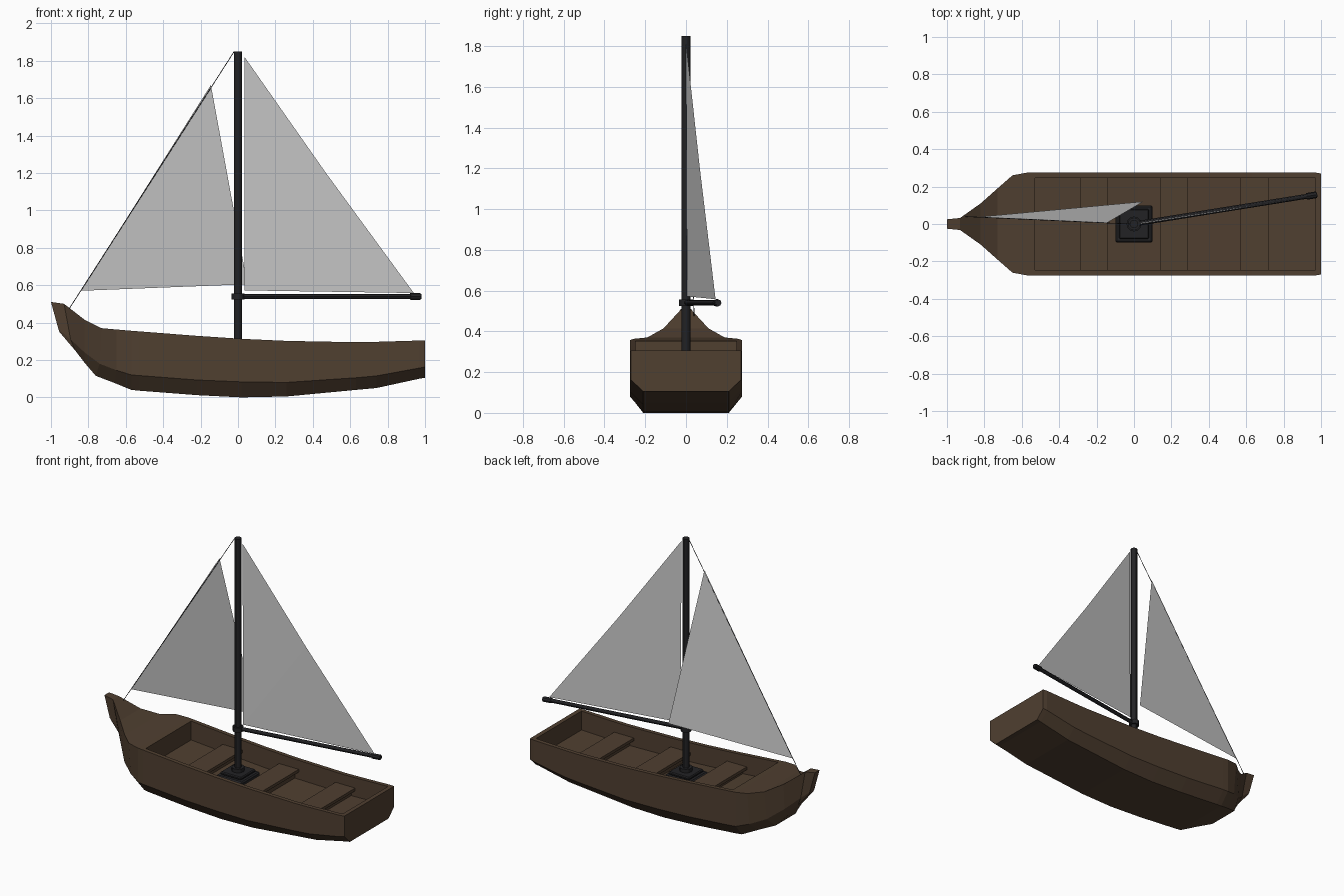
import bpy, bmesh
from mathutils import Vector

if "Cube" in bpy.data.objects:
    bpy.data.objects.remove(bpy.data.objects["Cube"])


def material(name, rgb):
    m = bpy.data.materials.new(name)
    m.diffuse_color = (*rgb, 1)
    m.use_nodes = True
    m.node_tree.nodes["Principled BSDF"].inputs["Base Color"].default_value = m.diffuse_color
    return m


WOOD = material("dark_wood", (0.08, 0.05, 0.03))
BLACK = material("black_paint", (0.016, 0.016, 0.018))


def mesh_object(name, verts, faces, mat=None):
    me = bpy.data.meshes.new(name)
    me.from_pydata(verts, [], faces)
    bm = bmesh.new()
    bm.from_mesh(me)
    bmesh.ops.recalc_face_normals(bm, faces=bm.faces)
    bm.to_mesh(me)
    bm.free()
    ob = bpy.data.objects.new(name, me)
    bpy.context.collection.objects.link(ob)
    if mat:
        me.materials.append(mat)
    return ob


def box(name, lo, hi, mat, bevel=0):
    lo, hi = Vector(lo), Vector(hi)
    bpy.ops.mesh.primitive_cube_add(size=1, location=(lo + hi) / 2)
    ob = bpy.context.object
    ob.name, ob.scale = name, hi - lo
    bpy.ops.object.transform_apply(location=False, rotation=False, scale=True)
    ob.data.materials.append(mat)
    if bevel:
        b = ob.modifiers.new("bevel", "BEVEL")
        b.width, b.segments = bevel, 1
    return ob


def rod(name, a, b, r, mat, sides=12):
    a, b = Vector(a), Vector(b)
    bpy.ops.mesh.primitive_cylinder_add(vertices=sides, radius=r, depth=(b - a).length, location=(a + b) / 2)
    ob = bpy.context.object
    ob.name = name
    ob.rotation_euler = (b - a).to_track_quat('Z', 'Y').to_euler()
    ob.data.materials.append(mat)
    if sides > 8:
        bpy.ops.object.shade_smooth_by_angle()
    return ob


# Hull stations from bow to stern: (x, half width, z) of sheer, chine and keel edge
S = [
    ((-1.0, .025, .51), (-.96, .025, .365), (-.955, .02, .35)),
    ((-.93, .032, .50), (-.895, .03, .31), (-.87, .022, .25)),
    ((-.82, .11, .415), (-.82, .10, .24), (-.82, .05, .185)),
    ((-.73, .19, .37), (-.74, .18, .18), (-.76, .11, .115)),
    ((-.65, .26, .363), (-.65, .24, .145), (-.66, .16, .077)),
    ((-.57, .275, .356), (-.57, .272, .12), (-.57, .205, .04)),
    ((-.53, .275, .353), (-.53, .275, .117), (-.53, .207, .036)),
    ((-.22, .275, .329), (-.22, .275, .093), (-.22, .21, .012)),
    ((.02, .275, .313), (.02, .275, .083), (.02, .21, 0)),
    ((.26, .275, .302), (.26, .275, .08), (.26, .21, .005)),
    ((.63, .275, .295), (.63, .275, .105), (.63, .21, .04)),
    ((.74, .275, .297), (.74, .275, .115), (.74, .21, .05)),
    ((.97, .275, .304), (.97, .275, .157), (.97, .21, .1)),
    ((1.0, .27, .305), (1.0, .27, .163), (1.0, .21, .105)),
]
FIRST, LAST = 6, len(S) - 2      # stations bounding the open cockpit
WALL, DEPTH = .247, .13
verts, faces = [], []
for s in S:
    verts += [(x, -w, z) for x, w, z in s] + [(x, w, z) for x, w, z in reversed(s)]
for i in range(len(S) - 1):
    a, b = 6 * i, 6 * i + 6
    faces += [(a + k, a + k + 1, b + k + 1, b + k) for k in range(5)]
faces += [tuple(range(6)), tuple(range(6 * len(S) - 6, 6 * len(S)))]
inner = {}
for i in range(FIRST, LAST + 1):
    x, _, z = S[i][0]
    inner[i] = len(verts)
    verts += [(x, -WALL, z), (x, -WALL, z - DEPTH), (x, WALL, z - DEPTH), (x, WALL, z)]
for i in range(len(S) - 1):
    a, b = 6 * i, 6 * i + 6
    if FIRST <= i < LAST:        # gunwales, inner walls and floor
        p, q = inner[i], inner[i + 1]
        faces += [(a, b, q, p), (a + 5, b + 5, q + 3, p + 3)]
        faces += [(p + k, q + k, q + k + 1, p + k + 1) for k in range(3)]
    else:                        # foredeck and transom top
        f = [a, a + 5, b + 5, b]
        if i + 1 == FIRST:
            f[3:3] = [inner[FIRST] + 3, inner[FIRST]]
        if i == LAST:
            f[1:1] = [inner[LAST], inner[LAST] + 3]
        faces.append(tuple(f))
for i in (FIRST, LAST):          # bulkheads
    faces.append(tuple(inner[i] + k for k in range(4)))
mesh_object("hull", verts, faces, WOOD)

# Seats with supports
for n, (x, z) in enumerate([(-.215, .257), (.215, .24), (.645, .226)], 1):
    box(f"seat_{n}", (x - .075, -.247, z - .02), (x + .075, .247, z), WOOD)
    box(f"seat_support_{n}", (x - .045, -.247, z - .085), (x + .045, .247, z - .02), WOOD)

# Mast and its foot
box("mast_base", (-.1, -.1, .17), (.1, .1, .23), BLACK, .008)
box("mast_step", (-.08, -.08, .23), (.08, .08, .25), BLACK, .006)
rod("mast_collar", (0, 0, .25), (0, 0, .275), .04, BLACK)
rod("mast", (0, 0, .25), (0, 0, 1.85), .022, BLACK)

# Boom with mast ring and end cap
start, end = Vector((0, 0, .54)), Vector((.98, .157, .54))
rod("boom_ring", (0, 0, .524), (0, 0, .556), .034, BLACK)
rod("boom", start, end, .013, BLACK)
rod("boom_cap", start.lerp(end, .94), start.lerp(end, .995), .018, BLACK, 8)

# Sails and forestay
mesh_object("main_sail", [(.035, 0, 1.82), (.035, .005, .572), (.94, .145, .558), (.47, .068, 1.2)], [(0, 1, 3), (1, 2, 3)])
mesh_object("jib_sail", [(-.145, .006, 1.67), (-.84, .037, .57), (.05, .12, .605)], [(0, 1, 2)])
rod("forestay", (-.02, 0, 1.85), (-.905, .04, .47), .002, BLACK, 6)
